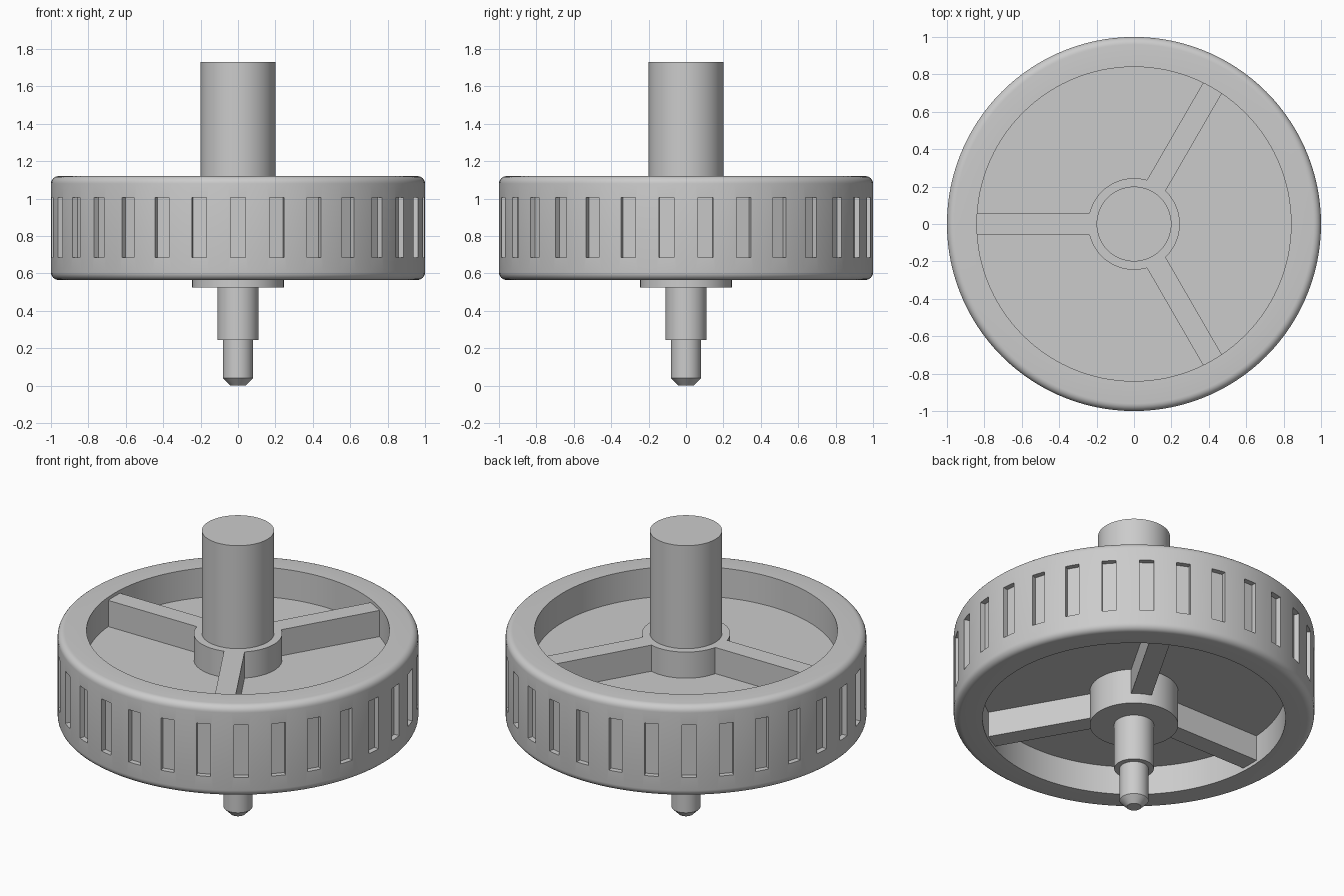
import bpy, bmesh, math
from mathutils import Matrix

cube = bpy.data.objects.get("Cube")
if cube:
    bpy.data.objects.remove(cube, do_unlink=True)

SEGMENTS = 120
SLOTS = 30

grey = bpy.data.materials.new("plain grey")
grey.use_nodes = True
colour = (0.6, 0.6, 0.6, 1)
grey.diffuse_color = colour
grey.node_tree.nodes["Principled BSDF"].inputs["Base Color"].default_value = colour


def add_object(name, bm):
    bmesh.ops.recalc_face_normals(bm, faces=bm.faces)
    mesh = bpy.data.meshes.new(name)
    bm.to_mesh(mesh)
    bm.free()
    mesh.materials.append(grey)
    obj = bpy.data.objects.new(name, mesh)
    bpy.context.collection.objects.link(obj)
    return obj


def select(obj):
    bpy.ops.object.select_all(action='DESELECT')
    obj.select_set(True)
    bpy.context.view_layer.objects.active = obj


def smooth(obj):
    select(obj)
    bpy.ops.object.shade_smooth_by_angle(angle=math.radians(30))


def lathe(name, profile, closed=False):
    """Turn (radius, z) points about z; open profiles get flat end caps."""
    bm = bmesh.new()
    rings = []
    for r, z in profile:
        angles = [math.tau * i / SEGMENTS for i in range(SEGMENTS)]
        rings.append([bm.verts.new((r * math.cos(a), r * math.sin(a), z)) for a in angles])
    pairs = list(zip(rings, rings[1:]))
    if closed:
        pairs.append((rings[-1], rings[0]))
    else:
        bm.faces.new(rings[0])
        bm.faces.new(rings[-1])
    for low, high in pairs:
        for i in range(SEGMENTS):
            j = (i + 1) % SEGMENTS
            bm.faces.new((low[i], low[j], high[j], high[i]))
    return add_object(name, bm)


def add_box(bm, x0, x1, width, z0, z1, angle):
    """Box reaching outwards along the given angle."""
    matrix = (Matrix.Rotation(angle, 4, 'Z')
              @ Matrix.Translation(((x0 + x1) / 2, 0, (z0 + z1) / 2))
              @ Matrix.Diagonal((x1 - x0, width, z1 - z0, 1)))
    bmesh.ops.create_cube(bm, size=1, matrix=matrix)


# Rim: a ring with rounded outer edges
def fillet(z, start, radius=0.04, steps=6):
    for i in range(steps + 1):
        a = math.radians(start + 90 * i / steps)
        yield 1 - radius + radius * math.cos(a), z + radius * math.sin(a)


rim = lathe("rim", [(0.84, 0.565), *fillet(0.605, -90), *fillet(1.08, 0), (0.84, 1.12)],
            closed=True)

# Grip slots cut into the rim
bm = bmesh.new()
for i in range(SLOTS):
    add_box(bm, 0.968, 1.1, 0.08, 0.685, 1.005, -math.pi / 2 + math.tau * i / SLOTS)
cutter = add_object("slot_cutter", bm)
cutter.hide_render = True
cut = rim.modifiers.new("grip slots", 'BOOLEAN')
cut.operation = 'DIFFERENCE'
cut.solver = 'EXACT'
cut.object = cutter
select(rim)
bpy.ops.object.modifier_apply(modifier=cut.name)
bpy.data.objects.remove(cutter, do_unlink=True)
smooth(rim)

# Web disc closing the rim, and the hub in its middle
smooth(lathe("web_disc", [(0.845, 0.74), (0.845, 0.94)]))
smooth(lathe("hub", [(0.245, 0.525), (0.245, 1.10)]))

# Three spokes, standing proud on both sides of the web
for name, degrees in (("right_spoke", 180), ("back_left_spoke", 60), ("front_left_spoke", -60)):
    bm = bmesh.new()
    add_box(bm, 0.15, 0.845, 0.115, 0.585, 1.10, math.radians(degrees))
    add_object(name, bm)

# Upper shaft and the stepped lower pin with its chamfered tip
smooth(lathe("upper_shaft", [(0.2, 1.0), (0.2, 1.73)]))
smooth(lathe("lower_pin", [(0.04, 0), (0.08, 0.04), (0.08, 0.245), (0.11, 0.245), (0.11, 0.6)]))
